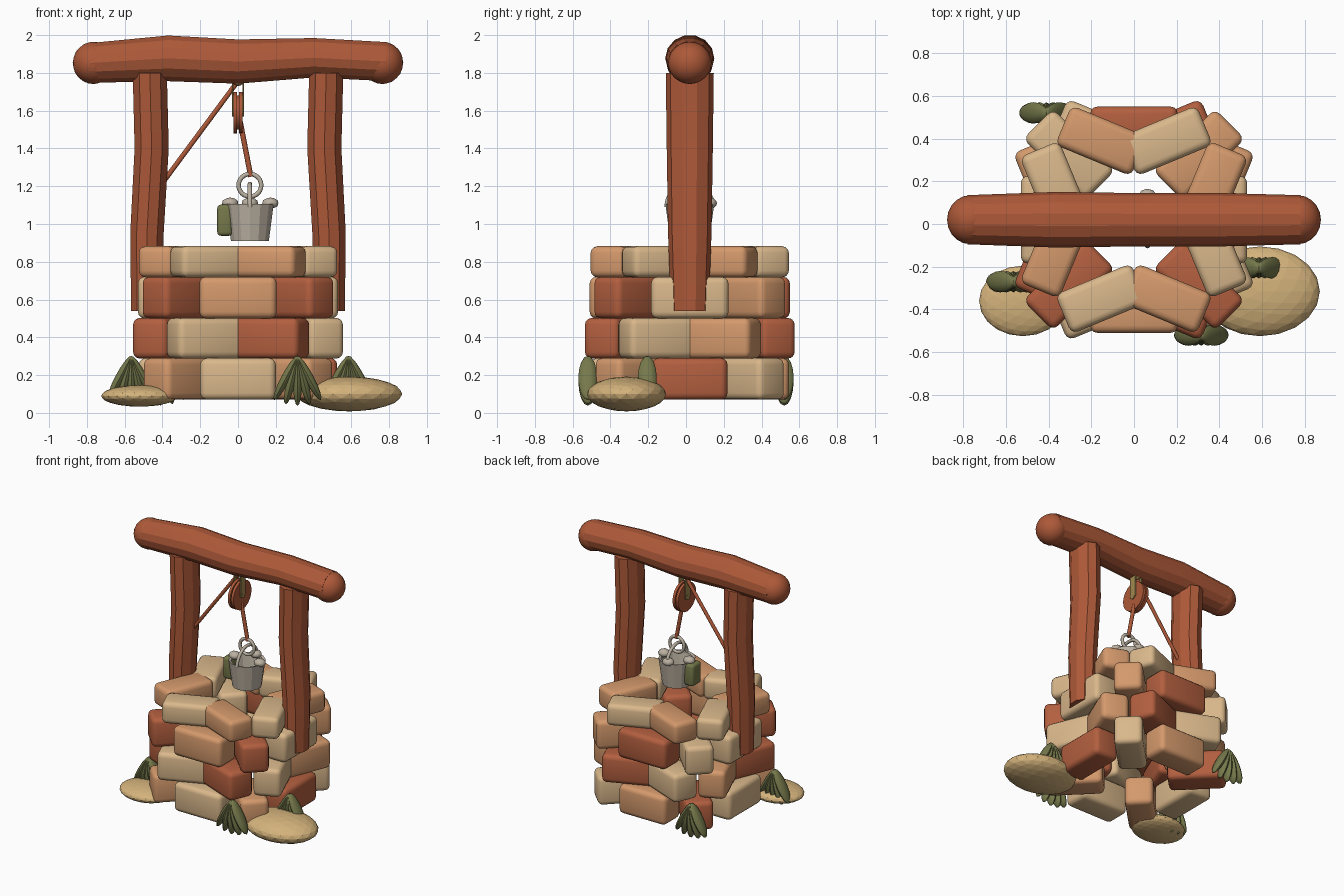
import bpy, bmesh, math, random
from mathutils import Vector, Matrix, Euler

if "Cube" in bpy.data.objects:
    bpy.data.objects.remove(bpy.data.objects["Cube"])
random.seed(4)
YC = 0.02


def mat(name, c):
    m = bpy.data.materials.new(name)
    m.diffuse_color = (*c, 1)
    m.use_nodes = True
    m.node_tree.nodes["Principled BSDF"].inputs["Base Color"].default_value = m.diffuse_color
    return m


WOOD = mat("wood", (0.42, 0.10, 0.04))
TERRA = mat("terracotta", (0.45, 0.115, 0.05))
ORANGE = mat("orange_stone", (0.66, 0.32, 0.15))
TAN = mat("tan_stone", (0.70, 0.48, 0.26))
SAND = mat("sand", (0.66, 0.45, 0.20))
LEAF = mat("leaf", (0.18, 0.19, 0.07))
OLIVE = mat("brass", (0.36, 0.25, 0.08))
METAL = mat("pail", (0.50, 0.44, 0.36))
STONES = {"R": TERRA, "O": ORANGE, "T": TAN}


def finish(name, bm, m, smooth=None):
    bmesh.ops.recalc_face_normals(bm, faces=bm.faces[:])
    me = bpy.data.meshes.new(name)
    bm.to_mesh(me)
    bm.free()
    ob = bpy.data.objects.new(name, me)
    bpy.context.collection.objects.link(ob)
    if m:
        me.materials.append(m)
    if smooth:
        bpy.ops.object.select_all(action='DESELECT')
        ob.select_set(True)
        bpy.context.view_layer.objects.active = ob
        bpy.ops.object.shade_smooth_by_angle(angle=math.radians(smooth))
    return ob


def loft(name, stations, axis, sides, m, caps=True):
    """stations: (position along axis, offset across, radius across, radius y)"""
    bm = bmesh.new()
    rings = []
    for t, c, ra, ry in stations:
        ring = []
        for k in range(sides):
            a = 2 * math.pi * (k + 0.5) / sides
            u, y = c + ra * math.cos(a), YC + ry * math.sin(a)
            ring.append(bm.verts.new((u, y, t) if axis == 'Z' else (t, y, u)))
        rings.append(ring)
    for r, s in zip(rings, rings[1:]):
        for k in range(sides):
            j = (k + 1) % sides
            bm.faces.new((r[k], r[j], s[j], s[k]))
    if caps:
        bm.faces.new(rings[0])
        bm.faces.new(rings[-1])
    return finish(name, bm, m, 20)


def block(name, loc, size, m, rz=0, bevel=0.035):
    bm = bmesh.new()
    mx = Matrix.Translation(loc) @ Matrix.Rotation(rz, 4, 'Z') @ Matrix.Diagonal((*size, 1))
    bmesh.ops.create_cube(bm, size=1, matrix=mx)
    bmesh.ops.bevel(bm, geom=bm.edges[:], offset=bevel, segments=3, profile=0.5, affect='EDGES')
    return finish(name, bm, m, 35)


def ellipsoid(name, loc, radii, m, sub=3, smooth=None):
    bm = bmesh.new()
    bmesh.ops.create_icosphere(bm, subdivisions=sub, radius=1,
                               matrix=Matrix.Translation(loc) @ Matrix.Diagonal((*radii, 1)))
    return finish(name, bm, m, smooth)


def rod(name, p, q, r, m, sides=10):
    p, q = Vector(p), Vector(q)
    d = q - p
    bm = bmesh.new()
    mx = Matrix.Translation((p + q) / 2) @ d.to_track_quat('Z', 'Y').to_matrix().to_4x4()
    bmesh.ops.create_cone(bm, cap_ends=True, segments=sides, radius1=r, radius2=r,
                          depth=d.length, matrix=mx)
    return finish(name, bm, m, 45)


def ring(name, loc, R, r, plane, m, sweep=2 * math.pi):
    """Torus or arch in the xz or yz plane, starting at the horizontal."""
    bm = bmesh.new()
    n, k = 24, 8
    full = sweep > 6
    rows = []
    for i in range(n if full else n + 1):
        a = sweep * i / n
        row = []
        for j in range(k):
            b = 2 * math.pi * j / k
            h, z, o = (R + r * math.cos(b)) * math.cos(a), (R + r * math.cos(b)) * math.sin(a), r * math.sin(b)
            v = (h, o, z) if plane == 'XZ' else (o, h, z)
            row.append(bm.verts.new(Vector(loc) + Vector(v)))
        rows.append(row)
    for i in range(n):
        s, t = rows[i], rows[(i + 1) % len(rows)]
        for j in range(k):
            bm.faces.new((s[j], s[(j + 1) % k], t[(j + 1) % k], t[j]))
    return finish(name, bm, m, 60)


# Four courses of zigzag stones: z centre, height, radius, length, first angle, colours
COURSES = [(0.18, 0.22, 0.425, 0.40, 0, "RTORTOTO"),
           (0.395, 0.215, 0.43, 0.40, 22.5, "ORTORTRT"),
           (0.61, 0.22, 0.43, 0.41, 0, "TORTTROR"),
           (0.80, 0.165, 0.40, 0.385, 22.5, "OTOTOTOT")]
for c, (z, h, r, length, a0, cols) in enumerate(COURSES):
    for i in range(8):
        a = math.radians(a0 + 45 * i)
        block(f"stone_{c + 1}_{i + 1}", (r * math.cos(a), YC + r * math.sin(a), z),
              (0.20, length, h), STONES[cols[i]], -a)

# Timber frame: two posts, cross beam, rounded beam ends
for side, name in ((-1, "left_post"), (1, "right_post")):
    loft(name, [(0.54, side * 0.485, 0.085, 0.10), (0.95, side * 0.482, 0.093, 0.115),
                (1.40, side * 0.457, 0.095, 0.122), (1.80, side * 0.467, 0.095, 0.127)], 'Z', 10, WOOD)
    ellipsoid("beam_end", (side * 0.765, YC, 1.853), (0.11, 0.115, 0.112), WOOD, 3, 30)
loft("cross_beam", [(-0.78, 1.853, 0.108, 0.115), (-0.37, 1.877, 0.124, 0.130), (0, 1.86, 0.120, 0.125),
                    (0.40, 1.88, 0.107, 0.125), (0.78, 1.86, 0.106, 0.115)], 'X', 14, WOOD)

# Pulley, its hanger and the ropes
for x in (-0.014, 0.014):
    rod("pulley_cheek", (x - 0.01, YC, 1.59), (x + 0.01, YC, 1.59), 0.11, WOOD, 20)
rod("pulley_core", (-0.012, YC, 1.59), (0.012, YC, 1.59), 0.09, WOOD, 20)
rod("pulley_axle", (-0.032, YC, 1.59), (0.032, YC, 1.59), 0.022, OLIVE)
for x in (-0.027, 0.027):
    block("hanger_plate", (x, YC, 1.68), (0.008, 0.06, 0.19), OLIVE, 0, 0.002)
ellipsoid("hanger_top", (0, YC, 1.755), (0.032, 0.035, 0.025), OLIVE, 2, 40)
rod("tied_rope", (-0.005, YC, 1.75), (-0.42, YC, 1.19), 0.013, WOOD)
rod("bucket_rope", (0.012, YC, 1.54), (0.068, YC, 1.25), 0.014, WOOD)

# Hanging bucket with ring, handle, rim knobs and a moss patch
BX = 0.063
pail = loft("bucket", [(0.99, BX, 0.0955, 0.0955), (1.10, BX, 0.112, 0.112), (1.105, BX, 0.129, 0.129),
                       (0.91, BX, 0.103, 0.103)], 'Z', 14, METAL)
ring("bucket_ring", (BX, YC, 1.205), 0.06, 0.012, 'XZ', METAL)
ring("bucket_handle", (BX, YC, 1.09), 0.122, 0.012, 'YZ', METAL, math.pi)
for dx, dy in ((-0.105, 0), (0.108, 0), (0, 0.105)):
    ellipsoid("rim_knob", (BX + dx, YC + dy, 1.11), (0.045, 0.04, 0.03), METAL, 2, 60)
block("moss_patch", (-0.07, YC, 1.02), (0.08, 0.11, 0.165), LEAF, 0, 0.02)

# Boulders at the foot of the well
ellipsoid("right_boulder", (0.59, -0.315, 0.10), (0.28, 0.21, 0.092), SAND)
ellipsoid("left_boulder", (-0.52, -0.36, 0.09), (0.205, 0.165, 0.057), SAND)

# Drooping leaf tufts
for x, y in ((0.315, -0.52), (-0.565, -0.27), (0.585, -0.205), (-0.41, 0.52)):
    bm = bmesh.new()
    for deg in (-28, -14, 0, 14, 28):
        mx = (Matrix.Translation((x, y, 0.30)) @ Matrix.Rotation(math.radians(deg), 4, 'Y')
              @ Matrix.Translation((0, 0, -0.13)) @ Matrix.Diagonal((0.026, 0.05, 0.132, 1)))
        bmesh.ops.create_uvsphere(bm, u_segments=10, v_segments=8, radius=1, matrix=mx)
    finish("leaf_tuft", bm, LEAF, 40)
